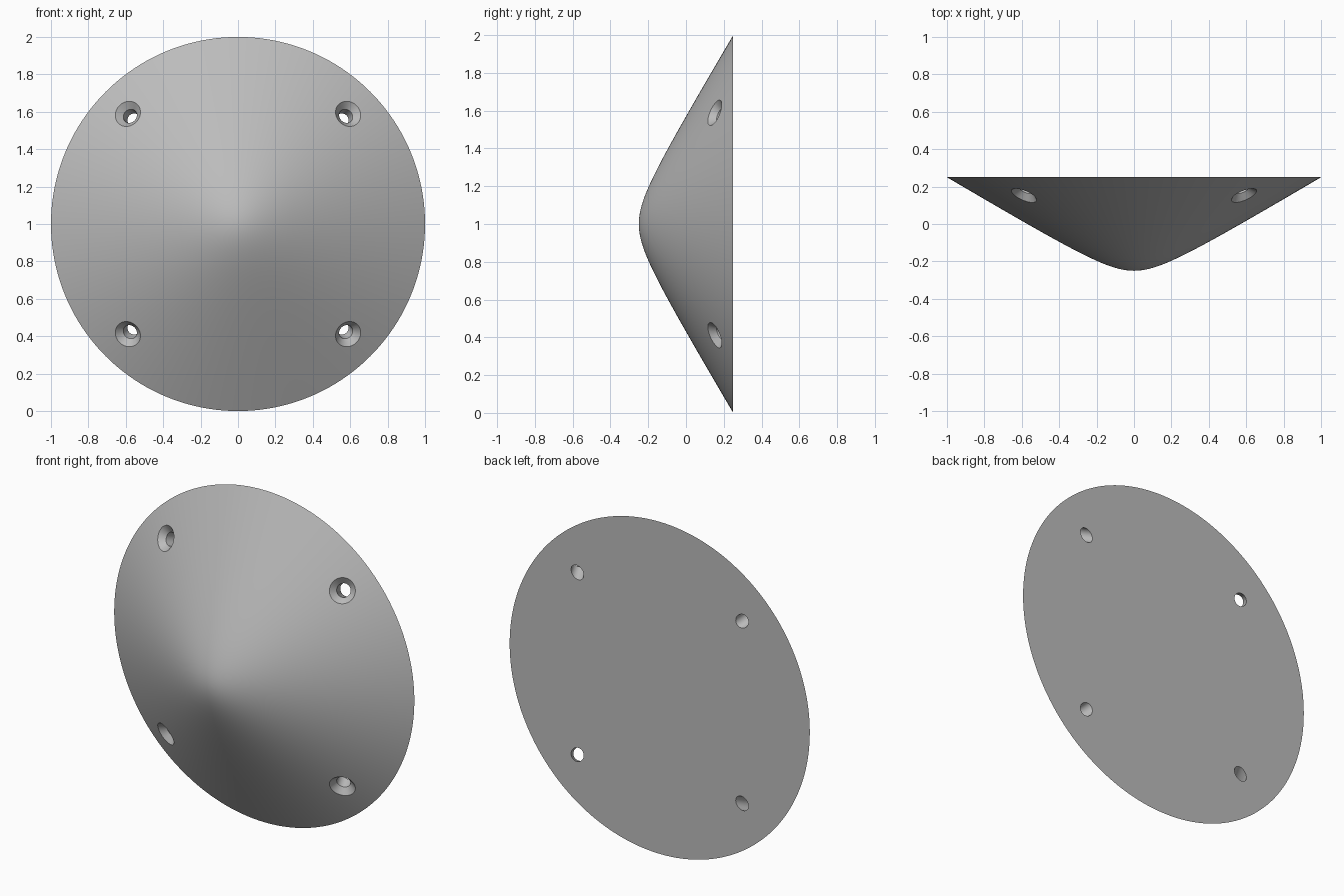
import bpy, bmesh, math
from mathutils import Vector, Matrix

if "Cube" in bpy.data.objects:
    bpy.data.objects.remove(bpy.data.objects["Cube"])

# Plain grey material
grey = bpy.data.materials.new("plain_grey")
grey.use_nodes = True
colour = (0.5, 0.5, 0.5, 1)
grey.diffuse_color = colour
grey.node_tree.nodes["Principled BSDF"].inputs["Base Color"].default_value = colour


def lathe(name, profile, origin, direction, steps):
    """Revolve (radius, height) points around a direction through origin."""
    bm = bmesh.new()
    verts = [bm.verts.new((r, 0, h)) for r, h in profile]
    edges = [bm.edges.new(pair) for pair in zip(verts, verts[1:])]
    bmesh.ops.spin(bm, geom=verts + edges, cent=(0, 0, 0), axis=(0, 0, 1),
                   angle=2 * math.pi, steps=steps)
    bmesh.ops.remove_doubles(bm, verts=bm.verts, dist=1e-5)
    bmesh.ops.recalc_face_normals(bm, faces=bm.faces)
    turn = direction.to_track_quat('Z', 'Y').to_matrix().to_4x4()
    bm.transform(Matrix.Translation(origin) @ turn)
    mesh = bpy.data.meshes.new(name)
    bm.to_mesh(mesh)
    bm.free()
    mesh.materials.append(grey)
    obj = bpy.data.objects.new(name, mesh)
    bpy.context.collection.objects.link(obj)
    return obj


# Hyperbolic dome: rounded tip running out to nearly straight flanks
TIP, SLOPE = 0.107, 0.357


def depth(r):
    return math.sqrt(TIP ** 2 + SLOPE * r * r) - TIP


RINGS = 40
dome = [(0, 0)] + [(r, -depth(r)) for r in
                   ((i / RINGS) ** 1.3 for i in range(1, RINGS + 1))]
rim_depth = depth(1)
cover = lathe("domed_cover", dome + [(0, -rim_depth)],
              Vector((0, rim_depth / 2 - rim_depth, 1)), Vector((0, -1, 0)), 160)

# Four countersunk screw holes, drilled square to the dome
HOLE_AT = 0.833
tilt = math.atan(SLOPE * HOLE_AT / (depth(HOLE_AT) + TIP))
drill = [(0, -0.4), (0.039, -0.4), (0.039, -0.034), (0.123, 0.05), (0, 0.05)]
cutters = []
for sx in (-1, 1):
    for sz in (-1, 1):
        radial = Vector((sx, 0, sz)).normalized()
        spot = radial * HOLE_AT + Vector((0, depth(HOLE_AT) - rim_depth / 2, 1))
        normal = radial * math.sin(tilt) + Vector((0, -math.cos(tilt), 0))
        cutter = lathe("hole_cutter", drill, spot, normal, 40)
        cutter.hide_render = True
        cutters.append(cutter)
        cut = cover.modifiers.new("screw_hole", 'BOOLEAN')
        cut.operation = 'DIFFERENCE'
        cut.solver = 'EXACT'
        cut.object = cutter

# Apply the cuts, drop the cutters and smooth the dome
bpy.ops.object.select_all(action='DESELECT')
bpy.context.view_layer.objects.active = cover
cover.select_set(True)
for cut in list(cover.modifiers):
    bpy.ops.object.modifier_apply(modifier=cut.name)
for cutter in cutters:
    bpy.data.objects.remove(cutter)
bpy.ops.object.shade_smooth_by_angle(angle=math.radians(30))
